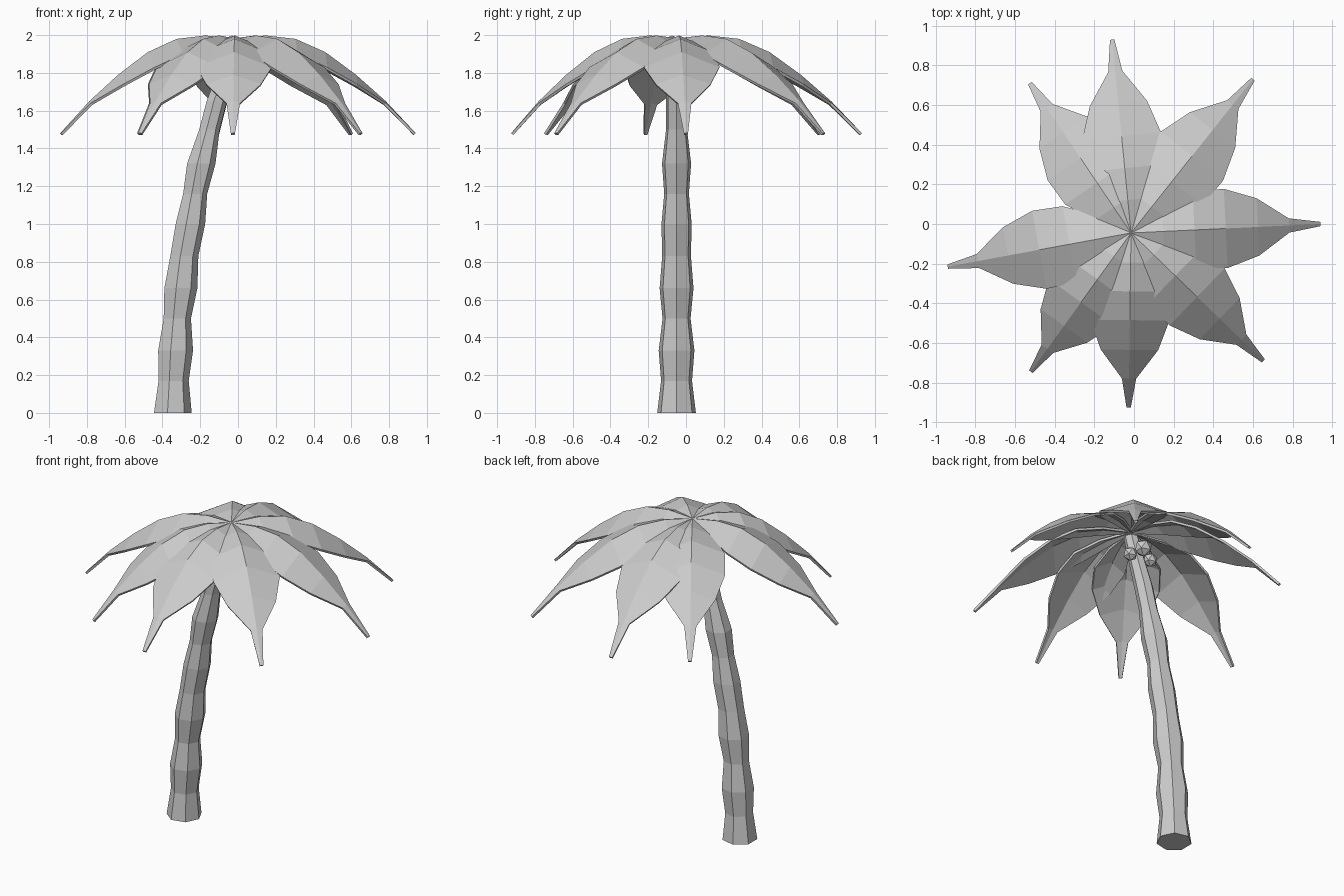
import bpy, bmesh, math
from mathutils import Vector

cube = bpy.data.objects.get("Cube")
if cube:
    bpy.data.objects.remove(cube, do_unlink=True)

grey = bpy.data.materials.new("plain_grey")
grey.use_nodes = True
grey.diffuse_color = (0.6, 0.6, 0.6, 1)
grey.node_tree.nodes["Principled BSDF"].inputs["Base Color"].default_value = (0.6, 0.6, 0.6, 1)


def finish(name, bm):
    bmesh.ops.recalc_face_normals(bm, faces=bm.faces)
    mesh = bpy.data.meshes.new(name)
    bm.to_mesh(mesh)
    bm.free()
    mesh.materials.append(grey)
    ob = bpy.data.objects.new(name, mesh)
    bpy.context.collection.objects.link(ob)
    return ob


# Trunk: seven-sided rings along a leaning path, (x, z, radius)
rings = [(-0.35, 0, 0.105), (-0.345, 0.17, 0.084), (-0.335, 0.33, 0.097), (-0.325, 0.5, 0.076),
         (-0.307, 0.66, 0.092), (-0.288, 0.83, 0.078), (-0.256, 1.0, 0.082), (-0.23, 1.16, 0.067),
         (-0.198, 1.32, 0.079), (-0.154, 1.5, 0.057), (-0.115, 1.65, 0.057), (-0.065, 1.8, 0.05),
         (-0.02, 1.94, 0.045)]
SIDES = 7
bm = bmesh.new()
loops = []
for x, z, r in rings:
    loops.append([bm.verts.new((x + r * math.cos(math.tau * i / SIDES),
                                -0.05 + r * math.sin(math.tau * i / SIDES), z))
                  for i in range(SIDES)])
for a, b in zip(loops, loops[1:]):
    for i in range(SIDES):
        j = (i + 1) % SIDES
        bm.faces.new((a[i], a[j], b[j], b[i]))
bm.faces.new(loops[0][::-1])
bm.faces.new(loops[-1])
finish("trunk", bm)

# Fronds: arched, ridged blades, (fraction of length, ridge height, half width, edge droop)
blade = [(0, 1.983, 0.012, 0.004), (0.17, 1.998, 0.12, 0.05), (0.335, 1.98, 0.195, 0.08),
         (0.5, 1.91, 0.2, 0.08), (0.67, 1.79, 0.145, 0.05), (0.835, 1.65, 0.036, 0.01),
         (1, 1.482, 0.011, 0.002)]
crown = Vector((-0.015, -0.045))
tips = [(0.94, 0), (0.6, 0.73), (-0.11, 0.93), (-0.525, 0.71),
        (-0.94, -0.215), (-0.52, -0.745), (-0.027, -0.925), (0.652, -0.69)]
for n, tip in enumerate(tips):
    span = Vector(tip) - crown
    side = Vector((-span.y, span.x)).normalized()
    bm = bmesh.new()
    rows = []
    for t, z, w, droop in blade:
        mid = crown + span * t
        rows.append([bm.verts.new((*(mid + side * w * s), z - droop * abs(s))) for s in (-1, 0, 1)])
    for a, b in zip(rows, rows[1:]):
        for i in range(2):
            bm.faces.new((a[i], b[i], b[i + 1], a[i + 1]))
    ob = finish(f"frond_{n + 1}", bm)
    if ob.data.polygons[0].normal.z < 0:
        ob.data.flip_normals()
    solid = ob.modifiers.new("thickness", 'SOLIDIFY')
    solid.thickness = 0.014
    solid.offset = -1

# Coconuts clustered under the crown
nuts = [(-0.03, 0.05, 1.83, 0.055), (-0.14, -0.02, 1.82, 0.045), (0.04, 0.015, 1.78, 0.045)]
for n, (x, y, z, r) in enumerate(nuts):
    bm = bmesh.new()
    bmesh.ops.create_icosphere(bm, subdivisions=1, radius=r)
    bmesh.ops.translate(bm, verts=bm.verts, vec=(x, y, z))
    finish(f"coconut_{n + 1}", bm)
